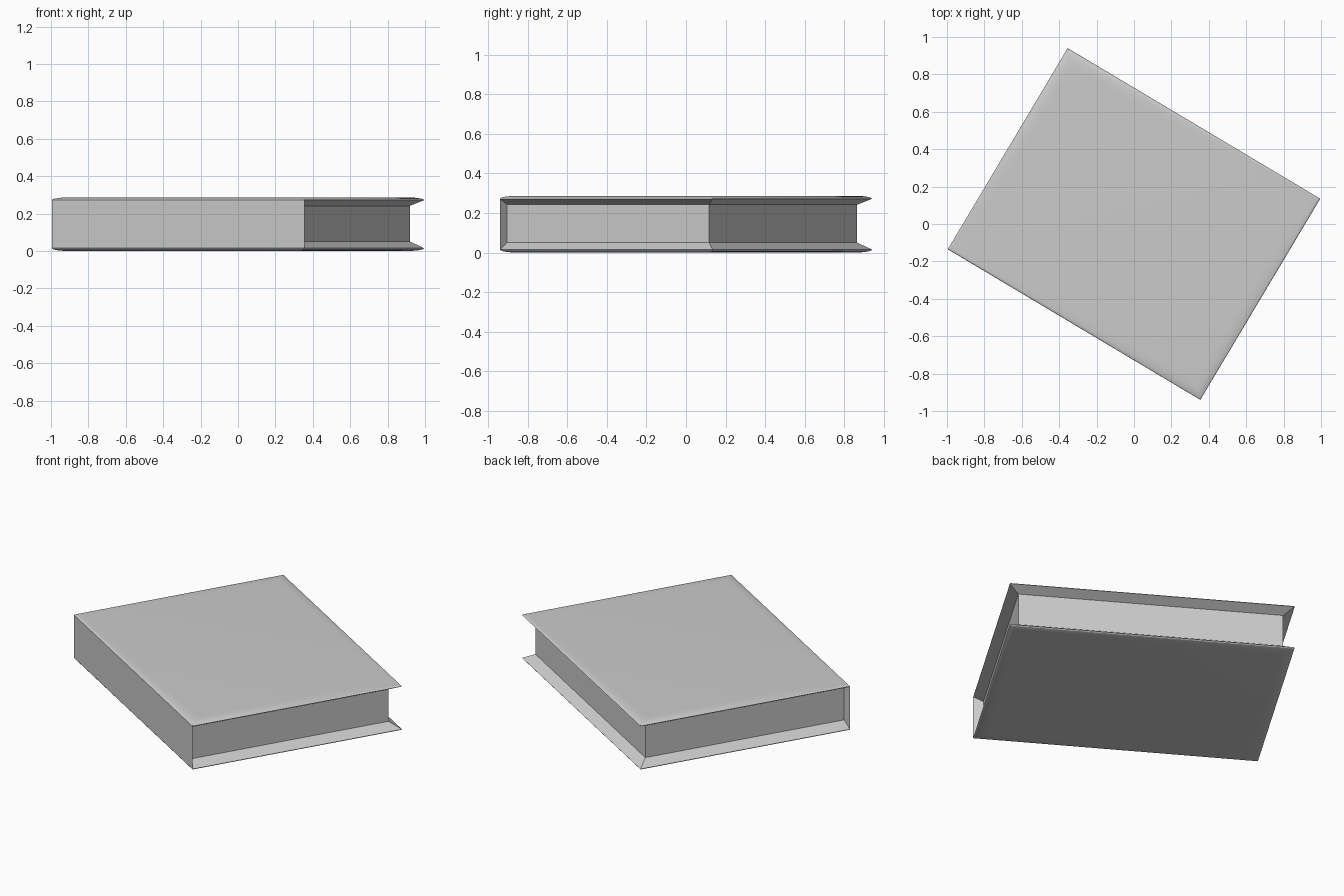
import bpy, bmesh, math
from mathutils import Matrix

if "Cube" in bpy.data.objects:
    bpy.data.objects.remove(bpy.data.objects["Cube"])

L, W, H = 1.572, 1.252, 0.287        # length along spine, width, thickness
EDGE = 0.272                         # height of the upper cover rim
ROUND = 0.07                         # width of the soft cover edge
DEPTH, LOW, HIGH = 0.055, 0.05, 0.242  # page recess
ROT = Matrix.Rotation(-math.radians(30.8), 4, 'Z')


def ring(bm, inset, z, spine_inset=None):
    """Rectangle of four verts; side 0 is the spine side."""
    s = inset if spine_inset is None else spine_inset
    x, y0, y1 = L / 2 - inset, -W / 2 + s, W / 2 - inset
    return [bm.verts.new((a, b, z)) for a, b in ((-x, y0), (x, y0), (x, y1), (-x, y1))]


def loft(bm, a, b, sides=(0, 1, 2, 3)):
    for i in sides:
        j = (i + 1) % 4
        bm.faces.new((a[i], a[j], b[j], b[i]))


def finish(name, bm):
    me = bpy.data.meshes.new(name)
    bm.transform(ROT)
    bm.to_mesh(me)
    bm.free()
    ob = bpy.data.objects.new(name, me)
    bpy.context.collection.objects.link(ob)
    return ob


# Covers and spine
bm = bmesh.new()
steps = 5
arc = [(ROUND * (1 - math.cos(t)), math.sin(t))
       for t in (k * math.pi / 2 / steps for k in range(steps + 1))]
rim = []
for z, direction, recess in ((H - EDGE, -1, LOW), (EDGE, 1, HIGH)):
    rings = [ring(bm, d, z + direction * (H - EDGE) * h) for d, h in arc]
    for a, b in zip(rings, rings[1:]):
        loft(bm, a, b)
    bm.faces.new(rings[-1])
    inner = ring(bm, DEPTH, recess, 0.01)
    loft(bm, rings[0], inner, (1, 2, 3))     # sloped inside of the overhang
    rim.append((rings[0], inner))
(lo, lo_in), (hi, hi_in) = rim
loft(bm, lo, hi, (0,))                       # spine face
for i in (0, 1):                             # sloped spine ends
    bm.faces.new((lo[i], lo_in[i], hi_in[i], hi[i]))
bmesh.ops.recalc_face_normals(bm, faces=bm.faces)
# the shell is open at the pages, so make sure it faces outwards
bm.normal_update()
if max(bm.faces, key=lambda f: f.calc_center_median().z).normal.z < 0:
    bmesh.ops.reverse_faces(bm, faces=bm.faces)
cover = finish("cover", bm)
bpy.context.view_layer.objects.active = cover
cover.select_set(True)
bpy.ops.object.shade_smooth_by_angle(angle=math.radians(30))

# Page edges
bm = bmesh.new()
loft(bm, ring(bm, DEPTH, LOW, 0.01), ring(bm, DEPTH, HIGH, 0.01), (1, 2, 3))
finish("page_block", bm)
